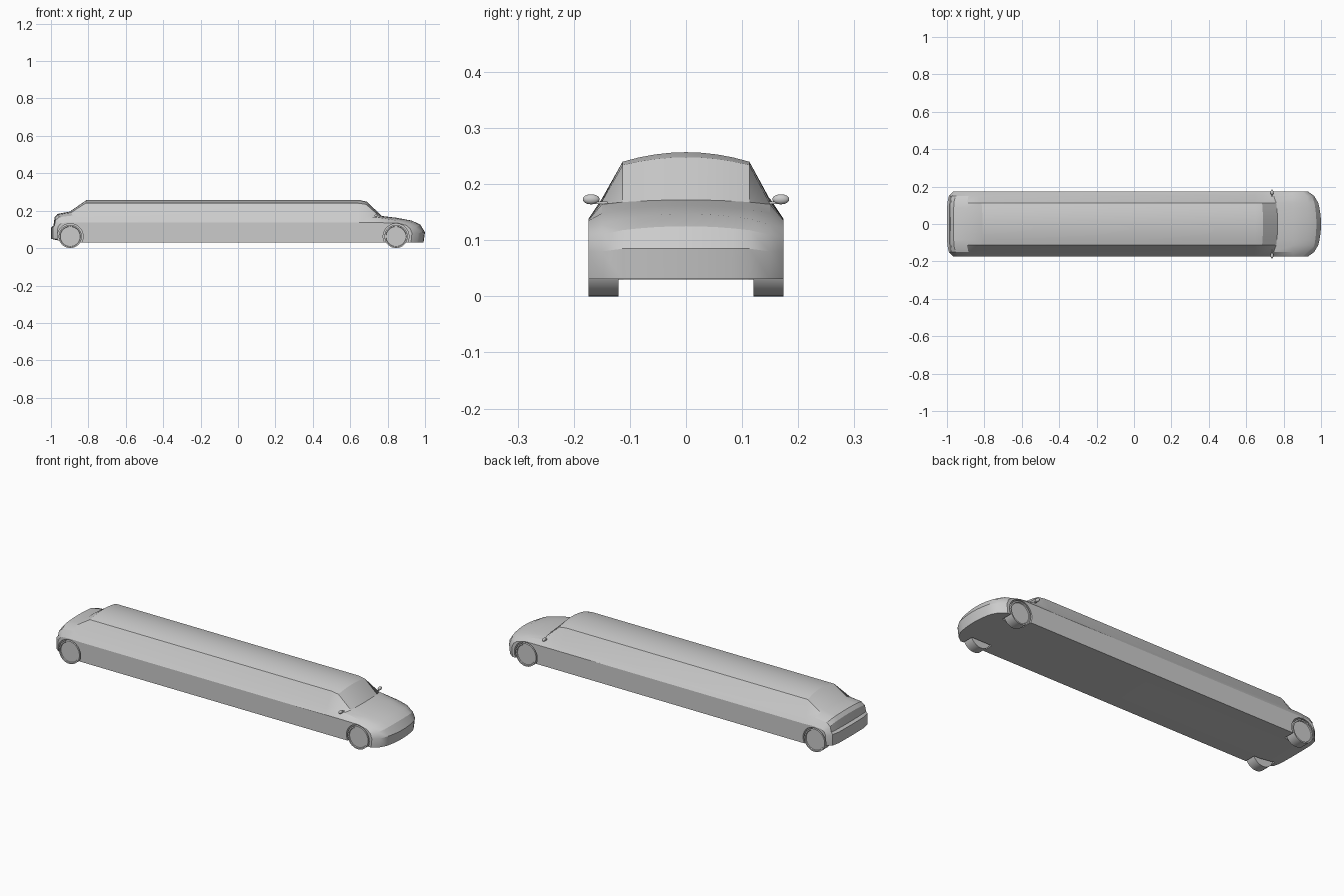
import bpy, bmesh, math
from mathutils import Matrix, Vector

if "Cube" in bpy.data.objects:
    bpy.data.objects.remove(bpy.data.objects["Cube"])

HALF_W = 0.174
WHEEL_R = 0.062
AXLES = (-0.897, 0.845)


def finish(name, bm, angle=30):
    bmesh.ops.recalc_face_normals(bm, faces=bm.faces)
    me = bpy.data.meshes.new(name)
    bm.to_mesh(me)
    bm.free()
    ob = bpy.data.objects.new(name, me)
    bpy.context.collection.objects.link(ob)
    smooth(ob, angle)
    return ob


def smooth(ob, angle):
    bpy.ops.object.select_all(action='DESELECT')
    ob.select_set(True)
    bpy.context.view_layer.objects.active = ob
    bpy.ops.object.shade_smooth_by_angle(angle=math.radians(angle))


def add_cylinder(bm, radius, x, z, y0, y1, segments=40):
    m = Matrix.Translation((x, (y0 + y1) / 2, z)) @ Matrix.Rotation(math.pi / 2, 4, 'X')
    return bmesh.ops.create_cone(bm, cap_ends=True, segments=segments, radius1=radius,
                                 radius2=radius, depth=abs(y1 - y0), matrix=m)['verts']


# Side profiles (x, z) at the centre, roof edge, belt line and flank
centre = [(-.87, .03), (-.965, .042), (-1, .05), (-1, .11), (-.987, .12), (-.98, .165),
          (-.965, .183), (-.90, .195), (-.81, .257), (.65, .257), (.69, .248), (.768, .172),
          (.85, .162), (.93, .147), (.975, .125), (1, .085), (.992, .031)]
roof_edge = [(-.87, .03), (-.965, .042), (-.998, .05), (-.998, .11), (-.985, .12), (-.978, .16),
             (-.963, .178), (-.893, .19), (-.815, .24), (.645, .24), (.685, .234), (.76, .168),
             (.85, .155), (.93, .138), (.965, .118), (.985, .085), (.978, .031)]
belt = [(-.87, .03), (-.963, .042), (-.99, .05), (-.99, .11), (-.982, .12), (-.975, .15),
        (-.955, .166), (-.885, .174), (-.83, .172), (.645, .17), (.69, .169), (.747, .164),
        (.85, .148), (.925, .128), (.95, .11), (.963, .08), (.957, .031)]
flank = [(-.87, .03), (-.945, .04), (-.962, .05), (-.965, .1), (-.962, .113), (-.955, .125),
         (-.94, .135), (-.885, .138), (-.83, .136), (.645, .136), (.69, .136), (.745, .136),
         (.85, .135), (.90, .122), (.92, .105), (.93, .08), (.925, .031)]


def blend(t):
    return [Vector(a).lerp(Vector(b), t * t) for a, b in zip(centre, roof_edge)]


# Body shell: profiles lofted across the width
half = [(0.113 * t, blend(t)) for t in (.25, .5, .75, 1)] + [(.15, belt), (HALF_W, flank)]
stations = [(-y, p) for y, p in reversed(half)] + [(0, centre)] + half
bm = bmesh.new()
rings = [[bm.verts.new((p[0], y, p[1])) for p in prof] for y, prof in stations]
n = len(centre)
for a, b in zip(rings, rings[1:]):
    for i in range(n):
        j = (i + 1) % n
        bm.faces.new((a[i], a[j], b[j], b[i]))
bm.faces.new(rings[0])
bm.faces.new(rings[-1])
body = finish("limousine_body", bm)

# Wheel arches cut out of the body
bm = bmesh.new()
for x in AXLES:
    for s in (-1, 1):
        add_cylinder(bm, WHEEL_R + 0.007, x, WHEEL_R, s * 0.112, s * 0.22)
cutter = finish("wheel_arch_cutter", bm)
cutter.hide_render = True
mod = body.modifiers.new("wheel_arches", 'BOOLEAN')
mod.operation = 'DIFFERENCE'
mod.solver = 'EXACT'
mod.object = cutter
bpy.context.view_layer.objects.active = body
bpy.ops.object.modifier_apply(modifier=mod.name)
bpy.data.objects.remove(cutter)
smooth(body, 25)

for s, side in ((-1, "right"), (1, "left")):
    # Wheels with a slightly recessed hub disc
    for x, end in zip(AXLES, ("rear", "front")):
        bm = bmesh.new()
        add_cylinder(bm, WHEEL_R, x, WHEEL_R, s * 0.12, s * HALF_W)
        bm.normal_update()
        cap = [f for f in bm.faces if f.normal.y * s > 0.9]
        bmesh.ops.inset_region(bm, faces=cap, thickness=0.007)
        bmesh.ops.inset_region(bm, faces=cap, thickness=0.002, depth=-0.005)
        finish(f"{end}_{side}_wheel", bm)

    # Door mirrors: rounded housing on a short stalk
    bm = bmesh.new()
    bmesh.ops.create_uvsphere(bm, u_segments=20, v_segments=12, radius=1,
                              matrix=Matrix.Translation((.738, s * .169, .173))
                              @ Matrix.Diagonal((.008, .015, .009, 1)))
    bmesh.ops.create_cube(bm, size=1, matrix=Matrix.Translation((.738, s * .152, .167))
                          @ Matrix.Diagonal((.007, .024, .005, 1)))
    finish(f"{side}_mirror", bm, 40)
